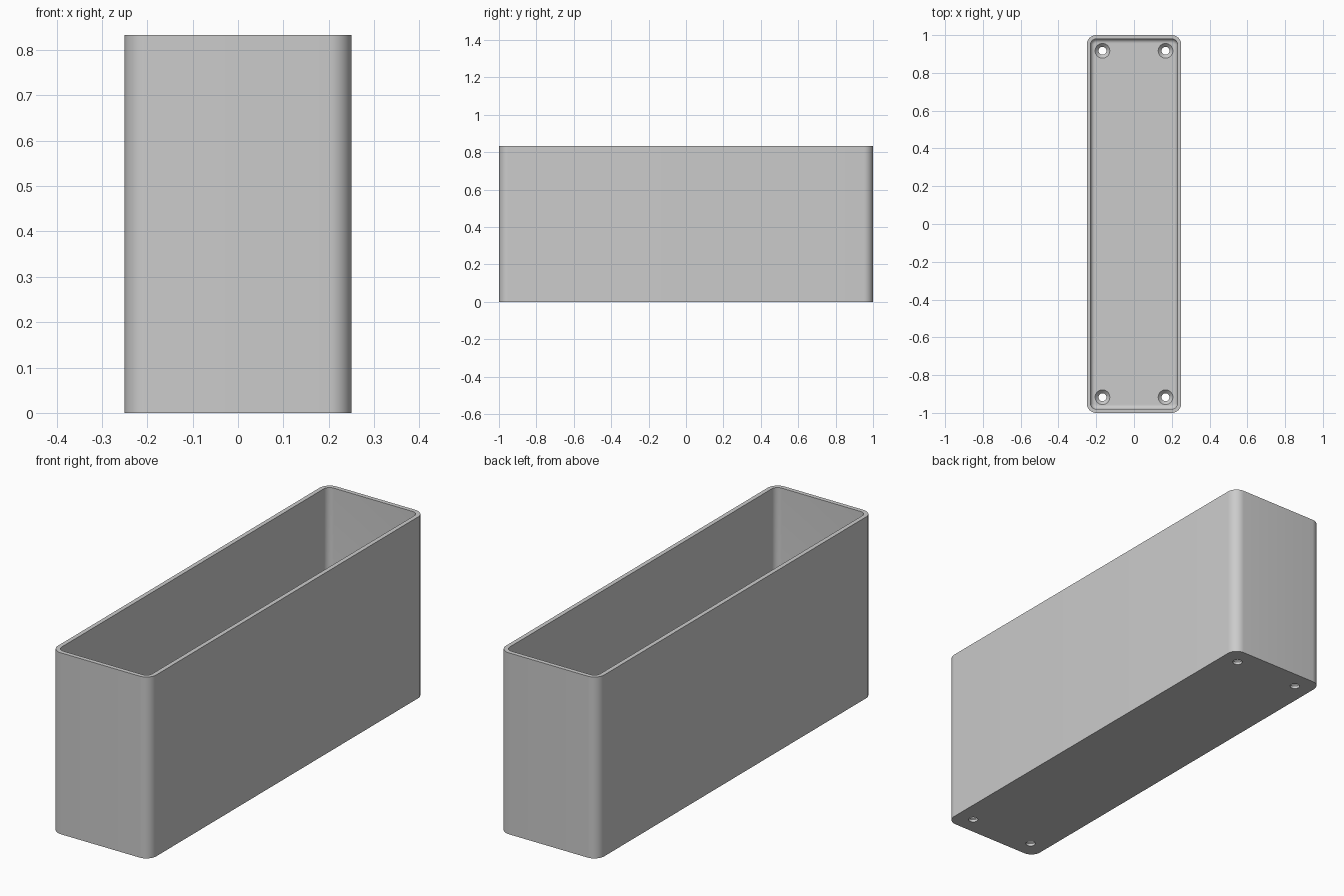
import bpy, bmesh
from math import sin, cos, pi, radians

cube = bpy.data.objects.get("Cube")
if cube:
    bpy.data.objects.remove(cube, do_unlink=True)

HALF_X, HALF_Y, HEIGHT = 0.25, 1.0, 0.833
RADIUS, WALL, FLOOR, FILLET = 0.05, 0.02, 0.03, 0.022
HOLE_X, HOLE_Y = 0.167, 0.917

grey = bpy.data.materials.new("plain grey")
grey.use_nodes = True
colour = (0.6, 0.6, 0.6, 1)
grey.diffuse_color = colour
grey.node_tree.nodes["Principled BSDF"].inputs["Base Color"].default_value = colour


def make_object(name, bm):
    bmesh.ops.recalc_face_normals(bm, faces=bm.faces)
    mesh = bpy.data.meshes.new(name)
    bm.to_mesh(mesh)
    bm.free()
    mesh.materials.append(grey)
    obj = bpy.data.objects.new(name, mesh)
    bpy.context.collection.objects.link(obj)
    return obj


def loft(bm, rings):
    # Bridge matching rings and cap both ends
    loops = [[bm.verts.new(p) for p in ring] for ring in rings]
    for a, b in zip(loops, loops[1:]):
        for i in range(len(a)):
            j = (i + 1) % len(a)
            bm.faces.new((a[i], a[j], b[j], b[i]))
    bm.faces.new(loops[0])
    bm.faces.new(loops[-1])


def rounded_ring(inset, z, steps=10):
    r = RADIUS - inset
    cx, cy = HALF_X - RADIUS, HALF_Y - RADIUS
    ring = []
    for k, (sx, sy) in enumerate([(1, 1), (-1, 1), (-1, -1), (1, -1)]):
        for i in range(steps + 1):
            a = (k + i / steps) * pi / 2
            ring.append((sx * cx + r * cos(a), sy * cy + r * sin(a), z))
    return ring


# Open box: outer wall, rim, inner wall and filleted floor
rings = [rounded_ring(0, 0), rounded_ring(0, HEIGHT), rounded_ring(WALL, HEIGHT)]
for i in range(7):
    a = i / 6 * pi / 2
    rings.append(rounded_ring(WALL + FILLET * (1 - cos(a)),
                              FLOOR + FILLET * (1 - sin(a))))
bm = bmesh.new()
loft(bm, rings)
box = make_object("open_box", bm)

# Countersunk screw holes in the floor corners
bm = bmesh.new()
profile = [(0.021, -0.05), (0.021, 0.012), (0.039, FLOOR), (0.039, FLOOR + 0.03)]
for x in (-HOLE_X, HOLE_X):
    for y in (-HOLE_Y, HOLE_Y):
        loft(bm, [[(x + r * cos(i * pi / 16), y + r * sin(i * pi / 16), z)
                   for i in range(32)] for r, z in profile])
cutter = make_object("screw_hole_cutter", bm)
cutter.hide_render = True

cut = box.modifiers.new("screw holes", "BOOLEAN")
cut.operation = "DIFFERENCE"
cut.solver = "EXACT"
cut.object = cutter
bpy.context.view_layer.objects.active = box
box.select_set(True)
bpy.ops.object.modifier_apply(modifier=cut.name)
bpy.data.objects.remove(cutter, do_unlink=True)
bpy.ops.object.shade_smooth_by_angle(angle=radians(30))
